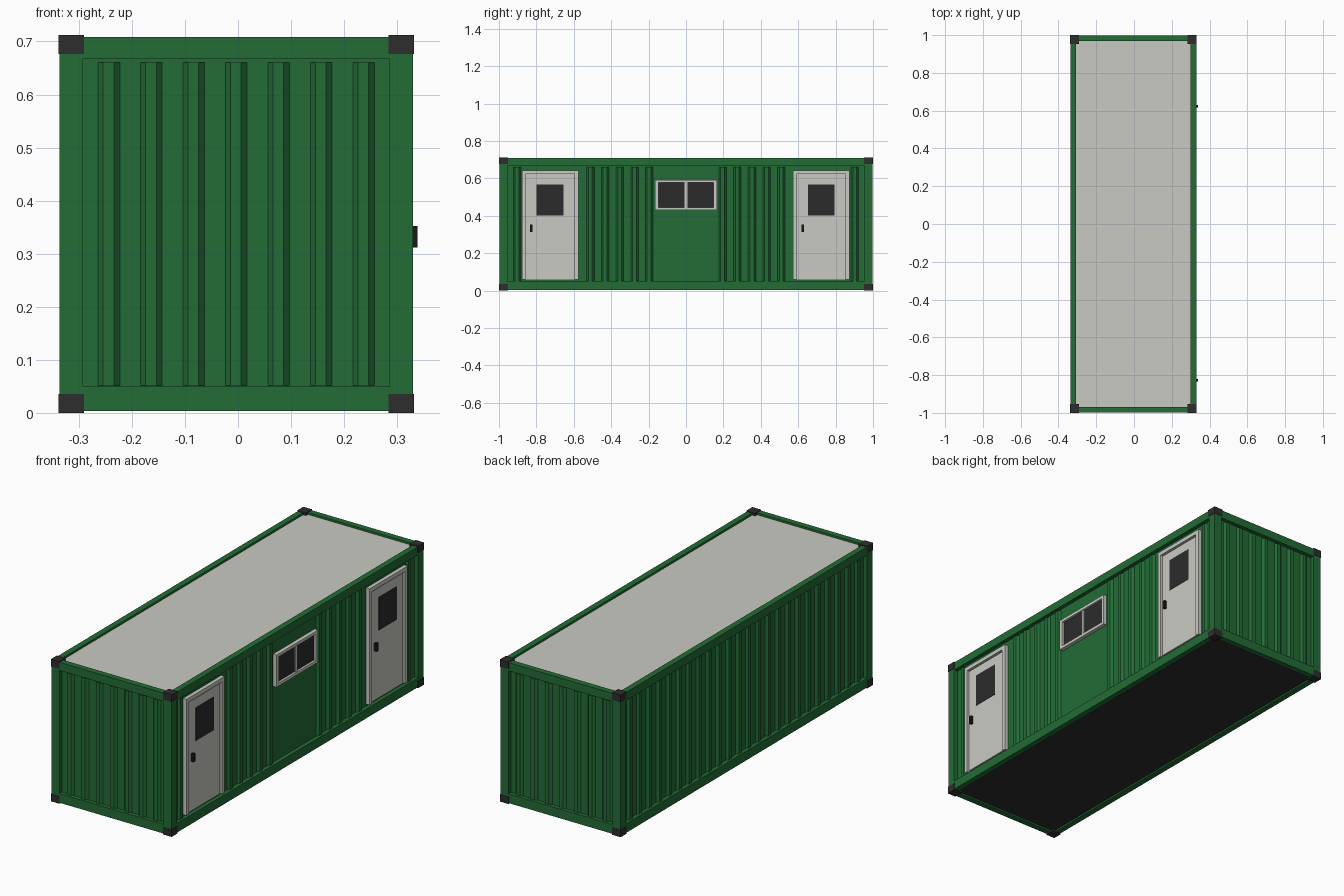
import bpy, bmesh
from mathutils import Matrix, Vector

if "Cube" in bpy.data.objects:
    bpy.data.objects.remove(bpy.data.objects["Cube"])

CX = -0.003                      # body sits slightly off centre because of the handles
HX, HY = 0.333, 0.998            # frame half sizes
WX, WY = 0.313, 0.978            # recessed wall half sizes
Z0, Z1 = 0.004, 0.708            # frame bottom and top
POST, RAIL = 0.044, 0.03


def material(name, rgb):
    m = bpy.data.materials.new(name)
    m.use_nodes = True
    m.diffuse_color = (*rgb, 1)
    m.node_tree.nodes["Principled BSDF"].inputs["Base Color"].default_value = (*rgb, 1)
    return m


GREEN = material("green paint", (0.017, 0.15, 0.037))
WHITE = material("off white", (0.59, 0.59, 0.55))
DARK = material("dark steel", (0.027, 0.027, 0.028))
GLASS = material("dark glass", (0.024, 0.024, 0.025))
BLACK = material("black handle", (0.01, 0.01, 0.01))


def finish(name, bm, mat):
    bmesh.ops.recalc_face_normals(bm, faces=bm.faces)
    mesh = bpy.data.meshes.new(name)
    bm.to_mesh(mesh)
    bm.free()
    mesh.materials.append(mat)
    ob = bpy.data.objects.new(name, mesh)
    ob.location.x = CX
    bpy.context.collection.objects.link(ob)
    return ob


def boxes(name, mat, *spans):
    """One object of boxes, each given as (x range, y range, z range)."""
    bm = bmesh.new()
    for span in spans:
        mid = Vector([(a + b) / 2 for a, b in span])
        size = Vector([b - a for a, b in span])
        bmesh.ops.create_cube(bm, size=1, matrix=Matrix.Translation(mid) @ Matrix.Diagonal(size).to_4x4())
    return finish(name, bm, mat)


def span(sign, inner, outer):
    return tuple(sorted((sign * inner, sign * outer)))


def ribs(name, centres, to_world):
    """Trapezoid ribs running up a wall; to_world maps (along, outward) to (x, y)."""
    bm = bmesh.new()
    for c in centres:
        profile = [(c - 0.022, -0.002), (c - 0.011, 0.012), (c + 0.009, 0.012), (c + 0.022, -0.002)]
        low = [bm.verts.new((*to_world(*p), 0.052)) for p in profile]
        face = bm.faces.new(low)
        top = bmesh.ops.extrude_face_region(bm, geom=[face])["geom"]
        bmesh.ops.translate(bm, vec=(0, 0, 0.608), verts=[g for g in top if isinstance(g, bmesh.types.BMVert)])
    return finish(name, bm, GREEN)


SIDES = (-1, 1)

# Steel frame: posts, rails and corner castings
boxes("corner_posts", GREEN, *[
    (span(sx, HX - POST, HX), span(sy, HY - POST, HY), (Z0, Z1)) for sx in SIDES for sy in SIDES])
for label, zs in (("bottom", (Z0, 0.05)), ("top", (0.667, Z1))):
    boxes(label + "_side_rails", GREEN, *[
        (span(s, HX - RAIL, HX), (POST - HY, HY - POST), zs) for s in SIDES])
    boxes(label + "_end_rails", GREEN, *[
        ((POST - HX, HX - POST), span(s, HY - RAIL, HY), zs) for s in SIDES])
boxes("corner_castings", DARK, *[
    (span(sx, 0.287, 0.335), span(sy, 0.952, 1.0), zs)
    for sx in SIDES for sy in SIDES for zs in ((0, 0.036), (0.676, 0.712))])

# Walls, roof and floor
boxes("wall_panels", GREEN,
      *[(span(s, WX - 0.01, WX), (-WY, WY), (0.03, 0.69)) for s in SIDES],
      *[((-WX, WX), span(s, WY - 0.01, WY), (0.03, 0.69)) for s in SIDES])
boxes("roof", WHITE, ((0.02 - HX, HX - 0.02), (0.02 - HY, HY - 0.02), (0.675, 0.698)))
boxes("floor", DARK, ((0.02 - HX, HX - 0.02), (0.02 - HY, HY - 0.02), (0.012, 0.035)))

# Wall corrugation; the door side skips the openings
end_ribs = [i * 0.08 for i in range(-3, 4)]
side_ribs = [(i + 0.5) * 0.0785 for i in range(-12, 12)]
door_side_ribs = [c for c in side_ribs if 0.17 < abs(c) < 0.56 or abs(c) > 0.89]
ribs("front_ribs", end_ribs, lambda a, o: (a, -WY - o))
ribs("back_ribs", end_ribs, lambda a, o: (-a, WY + o))
ribs("plain_side_ribs", side_ribs, lambda a, o: (-WX - o, -a))
ribs("door_side_ribs", door_side_ribs, lambda a, o: (WX + o, a))


def door(name, y):
    """Framed door on the +x side, centred at y."""
    half, trim, low, high = 0.151, 0.02, 0.06, 0.642
    inner = half - trim
    boxes(name + "_frame", WHITE,
          *[((0.305, 0.332), tuple(sorted((y + s * inner, y + s * half))), (low, high)) for s in SIDES],
          ((0.305, 0.332), (y - inner, y + inner), (high - trim, high)),
          ((0.305, 0.319), (y - inner, y + inner), (low, high - trim)))
    leaf = inner - 0.007
    boxes(name + "_leaf", WHITE, ((0.315, 0.326), (y - leaf, y + leaf), (low + 0.003, high - trim - 0.007)))
    boxes(name + "_glass", GLASS, ((0.32, 0.328), (y - 0.071, y + 0.071), (0.402, 0.568)))
    boxes(name + "_handle", BLACK, ((0.32, 0.341), (y - 0.106, y - 0.093), (0.312, 0.352)))


door("front_door", -0.727)
door("back_door", 0.723)

# Sliding window with a centre bar
wx = (0.305, 0.332)
boxes("window_frame", WHITE,
      *[(wx, span(s, 0.147, 0.165), (0.43, 0.592)) for s in SIDES],
      *[(wx, (-0.147, 0.147), zs) for zs in ((0.43, 0.445), (0.577, 0.592))],
      ((0.305, 0.328), (-0.007, 0.007), (0.445, 0.577)))
boxes("window_glass", GLASS, ((0.305, 0.321), (-0.147, 0.147), (0.445, 0.577)))
